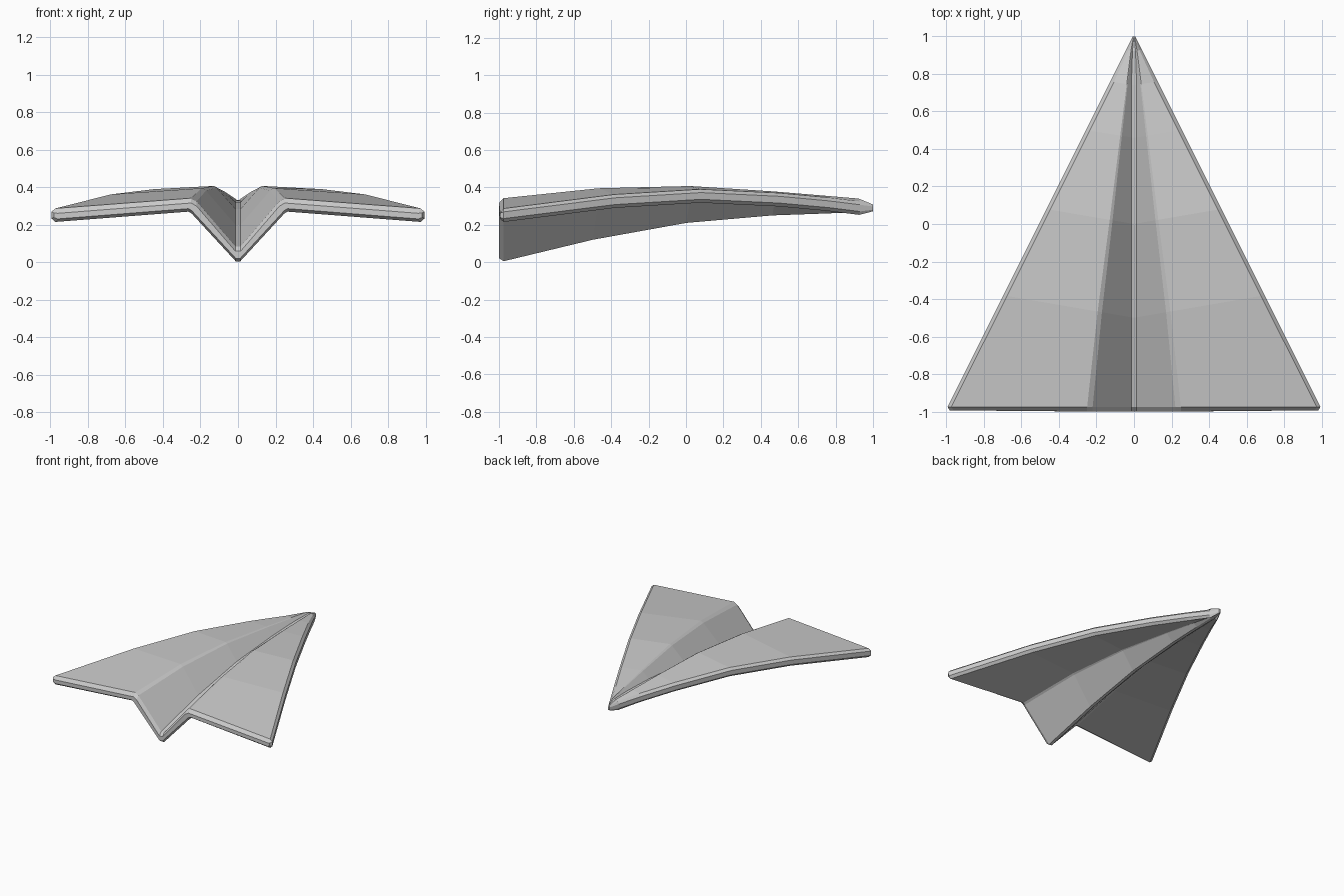
import bpy, bmesh

if "Cube" in bpy.data.objects:
    bpy.data.objects.remove(bpy.data.objects["Cube"])

# Stations: keel y, edge y, fold x, keel bottom z, keel top z, fold top z, edge top z
STATIONS = [
    (-0.975, -0.975, 0.245, 0.005, 0.085, 0.342, 0.287),
    (-0.50, -0.38, 0.190, 0.120, 0.200, 0.395, 0.362),
    (0.00, 0.08, 0.127, 0.210, 0.285, 0.407, 0.390),
    (0.46, 0.50, 0.072, 0.250, 0.320, 0.378, 0.370),
    (0.74, 0.76, 0.038, 0.260, 0.330, 0.355, 0.346),
    (0.92, 0.93, 0.016, 0.268, 0.332, 0.340, 0.325),
    (1.00, 1.00, 0.003, 0.274, 0.308, 0.308, 0.306),
]


def section(yk, ye, xf, kb, kt, ft, et):
    """Right half of a folded paper section, from keel top round to keel bottom."""
    xe = 0.5 * (1 - ye) + 0.007
    c = min(0.02, xe * 0.3)                    # edge chamfer
    t = 0.072 if yk < 0.95 else 0.034          # paper thickness
    half = [
        (min(0.014, xf * 0.5), kt),
        (xf * 0.9, ft - 0.07 * xf),
        (xf * 1.02, ft),
        (xe - c, et),
        (xe, et - 0.25 * t),
        (xe, et - 0.75 * t),
        (xe - c, et - t),
        (xf * 1.08, ft - t),
        (xf * 1.01, ft - t - 0.04 * xf),
        (min(0.012, xf * 0.5), kb),
    ]
    return [(x, yk + (ye - yk) * x / xe, z) for x, z in half]


def full(half):
    return half + [(-x, y, z) for x, y, z in reversed(half)]


halves = [section(*s) for s in STATIONS]

# Chamfered trailing edge: rear section pinched towards its mid thickness
dz = [-0.026] * 4 + [-0.006, 0.006] + [0.016] * 4
rear = [(x - (0.012 if 3 <= i <= 6 else 0), -1.0 + 0.006 * (x > 0.5), z + d)
        for i, ((x, y, z), d) in enumerate(zip(halves[0], dz))]
rings = [full(h) for h in [rear] + halves]

# Paper plane body lofted through the sections
bm = bmesh.new()
loops = [[bm.verts.new(p) for p in r] for r in rings]
n = len(loops[0])
for a, b in zip(loops, loops[1:]):
    for i in range(n):
        j = (i + 1) % n
        bm.faces.new((a[i], a[j], b[j], b[i]))

# Rear and nose caps, strip by strip between upper and lower skins
for ring in (loops[0], loops[-1]):
    right, left = ring[:n // 2], ring[n // 2:][::-1]
    for side in (right, left):
        for i in range(4):
            bm.faces.new((side[i], side[i + 1], side[8 - i], side[9 - i]))
    bm.faces.new((right[0], right[9], left[9], left[0]))

bmesh.ops.recalc_face_normals(bm, faces=bm.faces)
mesh = bpy.data.meshes.new("paper_plane")
bm.to_mesh(mesh)
bm.free()
plane = bpy.data.objects.new("paper_plane", mesh)
bpy.context.collection.objects.link(plane)
